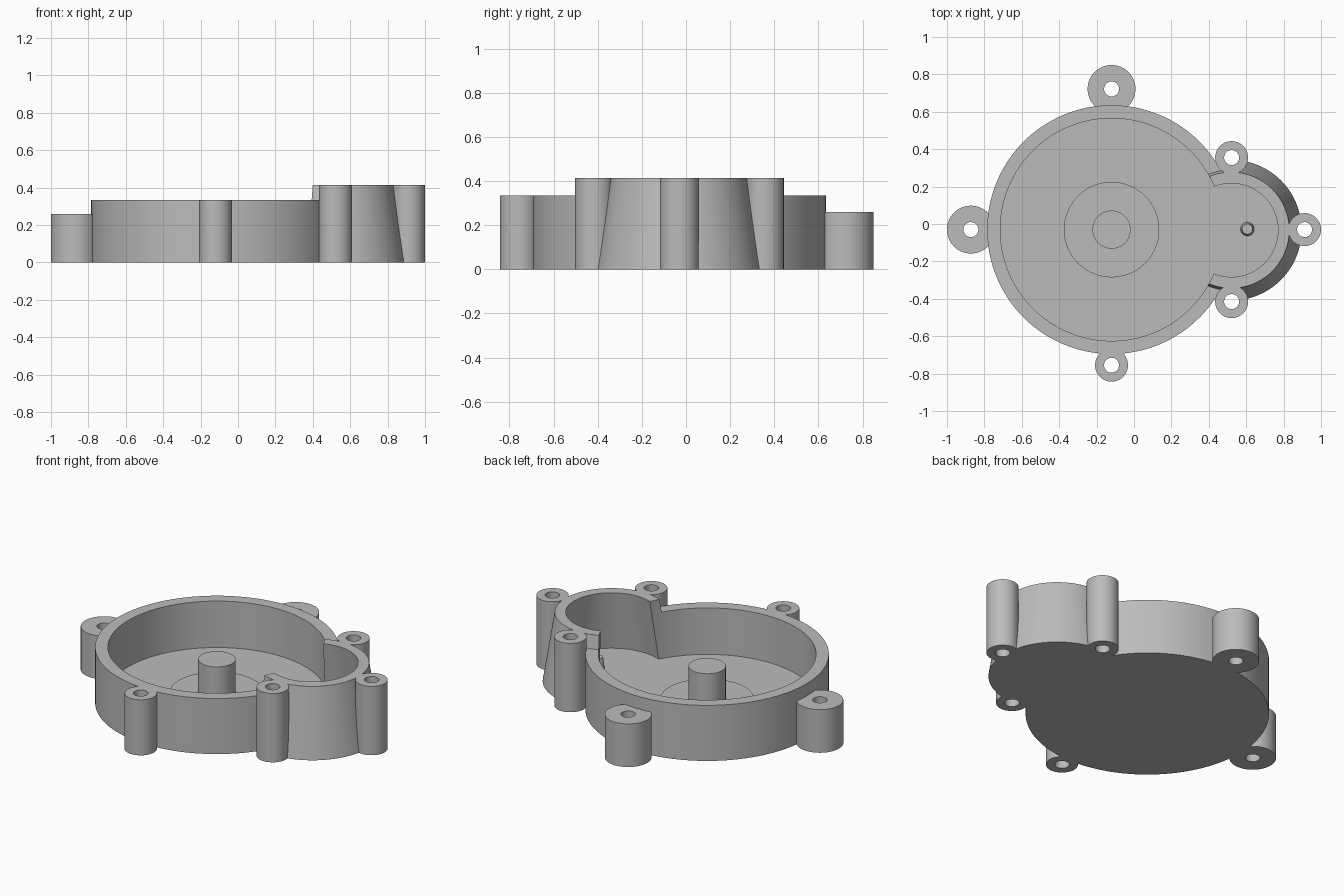
import bpy
import math

cube = bpy.data.objects.get("Cube")
if cube:
    bpy.data.objects.remove(cube, do_unlink=True)

grey = bpy.data.materials.new("plain grey")
grey.use_nodes = True
COLOUR = (0.5, 0.5, 0.5, 1)
grey.diffuse_color = COLOUR
grey.node_tree.nodes["Principled BSDF"].inputs["Base Color"].default_value = COLOUR


def solid(name, centre, z0, z1, r0, r1=None, sides=128):
    """Upright cylinder, or cone when the top radius r1 differs."""
    bpy.ops.mesh.primitive_cone_add(
        vertices=sides, radius1=r0, radius2=r0 if r1 is None else r1,
        depth=z1 - z0, location=(centre[0], centre[1], (z0 + z1) / 2))
    ob = bpy.context.object
    ob.name = name
    ob.data.materials.append(grey)
    return ob


def combine(target, other, operation):
    """Apply a boolean and discard the second solid."""
    other.hide_render = True
    mod = target.modifiers.new(operation, 'BOOLEAN')
    mod.operation = operation
    mod.solver = 'EXACT'
    mod.object = other
    bpy.context.view_layer.objects.active = target
    bpy.ops.object.modifier_apply(modifier=mod.name)
    bpy.data.objects.remove(other, do_unlink=True)


def smooth(ob):
    bpy.ops.object.select_all(action='DESELECT')
    ob.select_set(True)
    bpy.context.view_layer.objects.active = ob
    bpy.ops.object.shade_smooth_by_angle(angle=math.radians(25))


MAIN = (-0.12, -0.03)
SIDE = (0.52, -0.033)
FLOOR, RIM, TALL, LOW = 0.055, 0.335, 0.415, 0.26
TOP = 0.5  # cutters reach above every rim

# Screw bosses: position, radius, height
bosses = [
    ((-0.872, -0.03), 0.128, LOW),
    ((-0.12, 0.722), 0.128, LOW),
    ((-0.12, -0.755), 0.088, RIM),
    ((0.522, 0.355), 0.088, TALL),
    ((0.522, -0.415), 0.088, TALL),
    ((0.912, -0.03), 0.088, TALL),
]

# Housing: round body, tapered side chamber and bosses
housing = solid("housing", MAIN, 0, RIM, 0.665)
combine(housing, solid("side_chamber", SIDE, 0, TALL, 0.376, 0.31), 'UNION')
for place, radius, height in bosses:
    combine(housing, solid("boss", place, 0, height, radius, sides=64), 'UNION')

# Hollow out both chambers, keeping the shared floor
taper = (0.305 - 0.25) / (TALL - FLOOR)
combine(housing, solid("main_cavity", MAIN, FLOOR, TOP, 0.595), 'DIFFERENCE')
combine(housing, solid("side_cavity", SIDE, FLOOR, TOP, 0.305,
                       0.305 - taper * (TOP - FLOOR)), 'DIFFERENCE')

# Screw holes run right through the bosses
for place, radius, height in bosses:
    combine(housing, solid("hole", place, -0.1, TOP, 0.04, sides=48), 'DIFFERENCE')
smooth(housing)

# Raised pad, centre post and small tapered pin on the floor
smooth(solid("floor_pad", MAIN, FLOOR - 0.01, FLOOR + 0.012, 0.255))
smooth(solid("centre_post", MAIN, FLOOR - 0.01, 0.263, 0.102, sides=64))
smooth(solid("locating_pin", (0.606, -0.027), FLOOR - 0.01, 0.125, 0.038, 0.028, sides=32))
